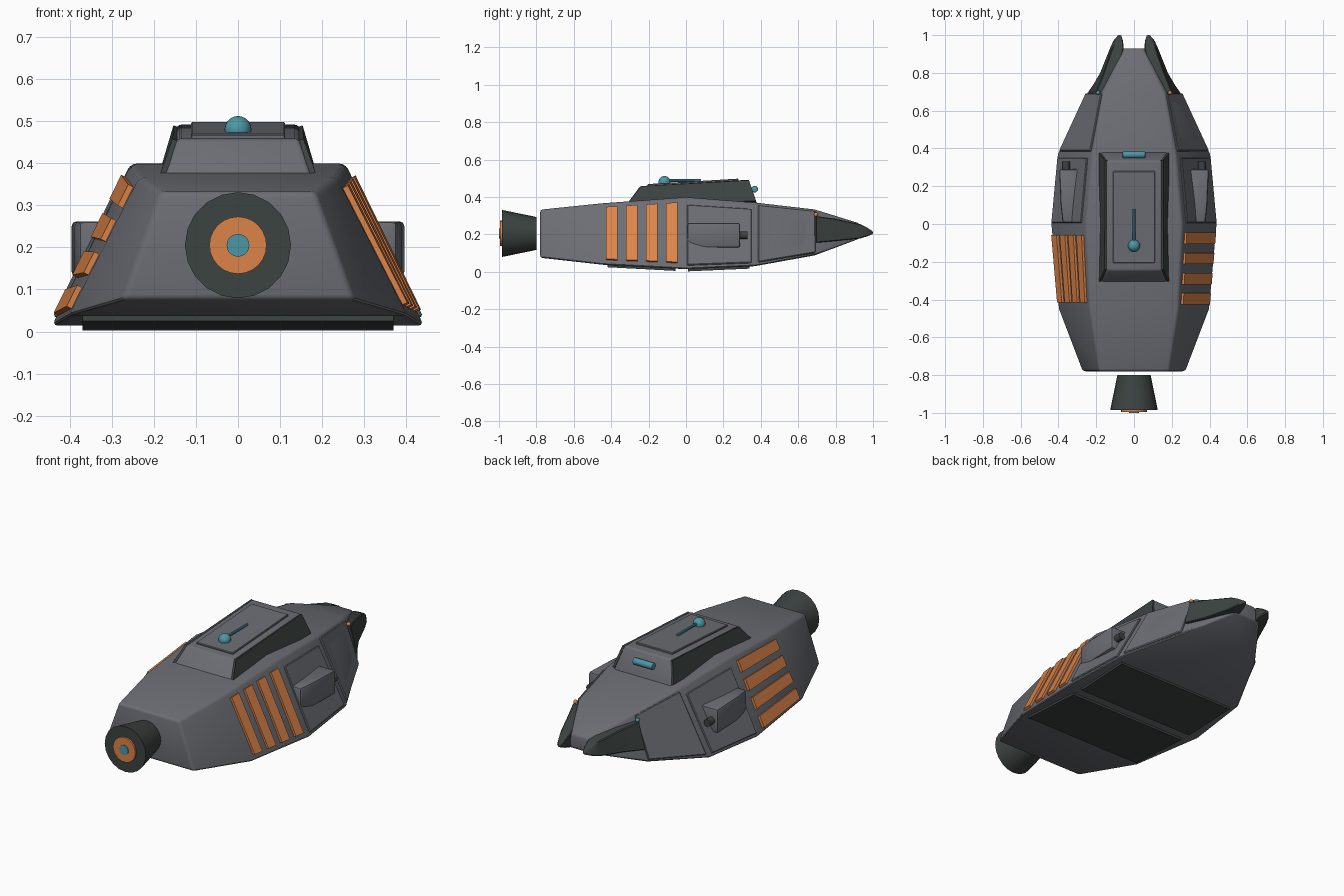
import bpy, bmesh, math
from mathutils import Vector, Matrix

if "Cube" in bpy.data.objects:
    bpy.data.objects.remove(bpy.data.objects["Cube"])


def material(name, rgb):
    m = bpy.data.materials.new(name)
    m.diffuse_color = (*rgb, 1)
    m.use_nodes = True
    m.node_tree.nodes["Principled BSDF"].inputs["Base Color"].default_value = m.diffuse_color
    return m


GREY = material("hull_grey", (0.15, 0.155, 0.175))
DARK = material("dark_green_grey", (0.045, 0.056, 0.053))
ORANGE = material("orange", (0.72, 0.23, 0.065))
TEAL = material("teal", (0.075, 0.31, 0.38))


def finish(bm, name, mat, bevel=0.0, segments=2, angle=25):
    """Bevel the sharp edges, then store the mesh as a smooth-by-angle object."""
    bmesh.ops.recalc_face_normals(bm, faces=bm.faces)
    if bevel:
        sharp = [e for e in bm.edges if e.calc_face_angle(0) > math.radians(angle)]
        bmesh.ops.bevel(bm, geom=sharp, offset=bevel, segments=segments,
                        profile=0.5, affect='EDGES', clamp_overlap=True)
    me = bpy.data.meshes.new(name)
    bm.to_mesh(me)
    bm.free()
    me.materials.append(mat)
    me.shade_smooth()
    me.set_sharp_from_angle(angle=math.radians(32))
    ob = bpy.data.objects.new(name, me)
    bpy.context.collection.objects.link(ob)
    return ob


def loft(name, rings, mat, bevel=0.0, segments=2, angle=25):
    bm = bmesh.new()
    vs = [[bm.verts.new(p) for p in r] for r in rings]
    n = len(rings[0])
    for a, b in zip(vs, vs[1:]):
        for i in range(n):
            j = (i + 1) % n
            bm.faces.new((a[i], a[j], b[j], b[i]))
    bm.faces.new(vs[0])
    bm.faces.new(vs[-1][::-1])
    return finish(bm, name, mat, bevel, segments, angle)


def plate(name, corners, out, thick, mat, bevel=0.0, sink=0.004):
    """Thin slab on four corners, growing towards the out direction."""
    c = [Vector(p) for p in corners]
    n = (c[2] - c[0]).cross(c[3] - c[1]).normalized()
    if n.dot(Vector(out)) < 0:
        n = -n
    return loft(name, [[p - n * sink for p in c], [p + n * thick for p in c]], mat, bevel, 1)


def cone(name, y0, y1, r0, r1, x, z, mat, sides=20, along='Y', bevel=0.0):
    bm = bmesh.new()
    bmesh.ops.create_cone(bm, cap_ends=True, segments=sides, radius1=r0, radius2=r1, depth=y1 - y0)
    rot = Matrix.Rotation(-math.pi / 2, 4, 'X') if along == 'Y' else Matrix.Rotation(math.pi / 2, 4, 'Y')
    pos = (x, (y0 + y1) / 2, z)
    bmesh.ops.transform(bm, matrix=Matrix.Translation(pos) @ rot, verts=bm.verts)
    return finish(bm, name, mat, bevel, 2, 60)


def ball(name, pos, r, mat):
    bm = bmesh.new()
    bmesh.ops.create_uvsphere(bm, u_segments=20, v_segments=12, radius=r,
                              matrix=Matrix.Translation(pos))
    return finish(bm, name, mat)


# Hull stations: y, bottom half width, top half width, bottom z, top z
HULL = [(-0.78, 0.275, 0.185, 0.075, 0.332),
        (-0.45, 0.402, 0.235, 0.038, 0.366),
        (0.0, 0.442, 0.255, 0.014, 0.399),
        (0.37, 0.408, 0.222, 0.03, 0.370),
        (0.69, 0.255, 0.165, 0.088, 0.333),
        (0.93, 0.085, 0.05, 0.178, 0.258)]


def station(y):
    for a, b in zip(HULL, HULL[1:]):
        if y <= b[0]:
            f = (y - a[0]) / (b[0] - a[0])
            return [p + (q - p) * f for p, q in zip(a, b)]
    return HULL[-1]


def side(s, y, t):
    """Point on the hull side at y, with t from the bottom edge to the top edge."""
    _, wb, wt, zb, zt = station(y)
    return (s * (wb + (wt - wb) * t), y, zb + (zt - zb) * t)


def side_plate(name, s, y0, y1, t0, t1, thick, mat, bevel=0.0):
    return plate(name, [side(s, y0, t0), side(s, y1, t0), side(s, y1, t1), side(s, y0, t1)],
                 (s, 0, 0.5), thick, mat, bevel)


loft("hull", [[(-wb, y, zb), (wb, y, zb), (wt, y, zt), (-wt, y, zt)]
              for y, wb, wt, zb, zt in HULL], GREY, 0.014, 3, 30)

# Side panels, pods and nose fins, on both sides
for s, tag in ((1, "right"), (-1, "left")):
    side_plate("door_panel_" + tag, s, 0.005, 0.35, 0.05, 0.89, 0.008, GREY, 0.004)
    side_plate("nose_panel_" + tag, s, 0.385, 0.69, 0.05, 0.96, 0.008, GREY, 0.004)
    loft("pod_" + tag, [[(s * 0.27, y, z0), (s * x, y, z0), (s * x, y, 0.262), (s * 0.29, y, 0.262)]
                        for y, x, z0 in ((0.008, 0.378, 0.14), (0.1, 0.388, 0.13), (0.29, 0.396, 0.13))],
         GREY, 0.012, 2)
    cone("pod_muzzle_" + tag, 0.27, 0.33, 0.02, 0.02, s * 0.36, 0.195, DARK, 16)
    # Rings: y, inner x, outer x at the bottom, outer x at the top, bottom z, top z
    fin = [(0.695, 0.15, 0.242, 0.202, 0.155, 0.298),
           (0.80, 0.09, 0.180, 0.160, 0.165, 0.283),
           (0.93, 0.055, 0.128, 0.115, 0.178, 0.255),
           (0.97, 0.058, 0.11, 0.10, 0.19, 0.235),
           (1.0, 0.068, 0.085, 0.082, 0.202, 0.215)]
    loft("nose_fin_" + tag, [[(s * xi, y, z0), (s * xb, y, z0), (s * xt, y, z1), (s * xi, y, z1)]
                             for y, xi, xb, xt, z0, z1 in fin], DARK, 0.004, 1)
    ball("nose_lamp_" + tag, (s * 0.19, 0.695, 0.306), 0.011, ORANGE if s > 0 else TEAL)

# Orange strips: upright on the right, lengthwise on the left
for i in range(4):
    y = -0.075 - i * 0.107
    side_plate(f"upright_strip_{i}", 1, y - 0.03, y + 0.03, 0.08, 0.92, 0.013, ORANGE)
    t = 0.13 + i * 0.24
    side_plate(f"lengthwise_strip_{i}", -1, -0.415, -0.058, t - 0.075, t + 0.075, 0.013, ORANGE)

# Dark belly plates
for i, (y0, y1) in enumerate(((-0.42, -0.055), (0.01, 0.34))):
    z0, z1 = station(y0)[3], station(y1)[3]
    plate(f"belly_plate_{i}", [(-0.37, y0, z0), (0.37, y0, z0), (0.37, y1, z1), (-0.37, y1, z1)],
          (0, 0, -1), 0.012, DARK)

# Cabin with side windows and a roof panel
loft("cabin", [[(-0.182, -0.325, 0.35), (0.182, -0.325, 0.35), (0.182, 0.385, 0.35), (-0.182, 0.385, 0.35)],
               [(-0.145, -0.245, 0.458), (0.145, -0.245, 0.458),
                (0.145, 0.335, 0.492), (-0.145, 0.335, 0.492)]], GREY, 0.01, 3)
for s, tag in ((1, "right"), (-1, "left")):
    plate("side_window_" + tag, [(s * 0.178, -0.31, 0.368), (s * 0.178, 0.375, 0.375),
                                 (s * 0.145, 0.337, 0.487), (s * 0.147, -0.24, 0.455)],
          (s, 0, 0.3), 0.009, DARK)
plate("roof_panel", [(-0.112, -0.205, 0.460), (0.112, -0.205, 0.460),
                     (0.112, 0.28, 0.489), (-0.112, 0.28, 0.489)], (0, 0, 1), 0.009, GREY, 0.003)

# Roof sensor, antenna and rear light bar
ball("roof_sensor", (0, -0.115, 0.48), 0.032, TEAL)
cone("antenna", -0.10, 0.08, 0.007, 0.007, 0, 0.488, TEAL, 10)
cone("light_bar", 0.307, 0.427, 0.018, 0.018, 0, 0.442, TEAL, 16, 'X', 0.004)

# Engine nozzle with its glowing core
cone("nozzle", -0.985, -0.80, 0.126, 0.088, 0, 0.205, DARK, 20)
cone("nozzle_glow", -0.995, -0.97, 0.068, 0.068, 0, 0.205, ORANGE, 24)
cone("nozzle_core", -1.0, -0.97, 0.027, 0.027, 0, 0.205, TEAL, 20)
